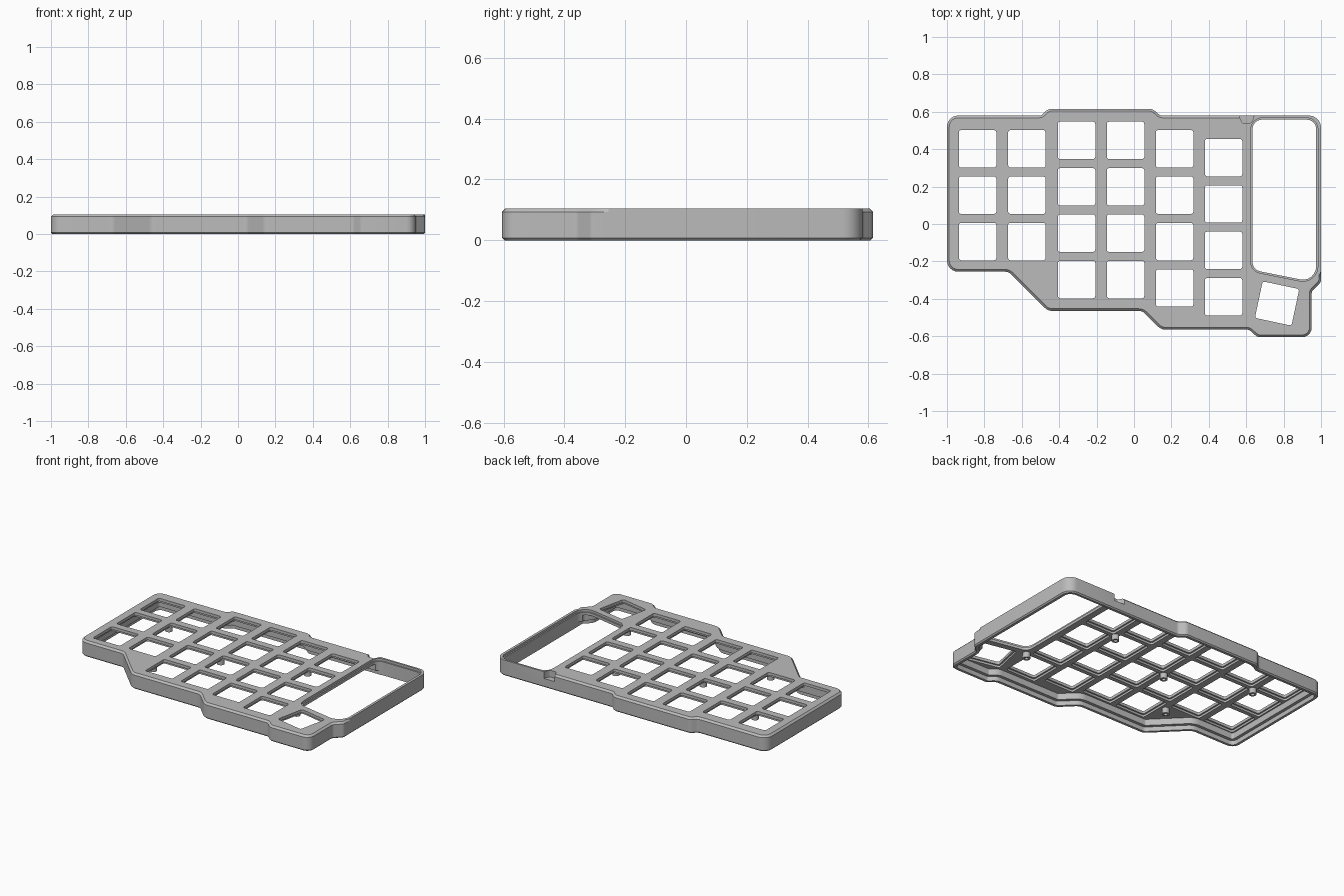
import bpy, bmesh, math
from mathutils import Vector, Matrix

if "Cube" in bpy.data.objects:
    bpy.data.objects.remove(bpy.data.objects["Cube"])

grey = bpy.data.materials.new("case_grey")
grey.use_nodes = True
COLOUR = (0.5, 0.5, 0.5, 1)
grey.diffuse_color = COLOUR
grey.node_tree.nodes["Principled BSDF"].inputs["Base Color"].default_value = COLOUR

HEIGHT, PLATE_UNDERSIDE, KEY = 0.105, 0.072, 0.2


def outline(corners, inset=0.0, keep=(), segs=6):
    """Round a clockwise list of (x, y, radius), inset except at kept corners."""
    ring, n = [], len(corners)
    moved, bends = [], []
    for i, (x, y, r) in enumerate(corners):
        p = Vector((x, y))
        a = (p - Vector(corners[i - 1][:2])).normalized()
        b = (Vector(corners[(i + 1) % n][:2]) - p).normalized()
        na, nb = Vector((a.y, -a.x)), Vector((b.y, -b.x))
        d = 0 if i in keep else inset
        moved.append(p + (na + nb) * d / (1 + na.dot(nb)))
        bend = a.x * b.y - a.y * b.x
        bends.append((a, b, max(r + (d if bend > 0 else -d), 0.006) if r else 0))
    for p, (a, b, r) in zip(moved, bends):
        if not r:
            ring.append(p)
            continue
        t = r * math.tan(a.angle(b) / 2)
        start, end = p - a * t, p + b * t
        middle = (b - a).normalized()
        centre = p + middle * (r / math.cos(a.angle(b) / 2))
        sweep = (start - centre).angle_signed(end - centre)
        for k in range(segs + 1):
            arm = start - centre
            arm.rotate(Matrix.Rotation(-sweep * k / segs, 2))
            ring.append(centre + arm)
    return ring


def loft(bm, levels, closed=False):
    """Bridge matching rings given as (points, z)."""
    rings = [[bm.verts.new((p.x, p.y, z)) for p in pts] for pts, z in levels]
    n = len(rings[0])
    pairs = list(zip(rings, rings[1:]))
    if closed:
        pairs.append((rings[-1], rings[0]))
    else:
        bm.faces.new(rings[0])
        bm.faces.new(rings[-1])
    for low, high in pairs:
        for i in range(n):
            j = (i + 1) % n
            bm.faces.new((low[i], low[j], high[j], high[i]))


def make(name, bm, cutter=False):
    bmesh.ops.recalc_face_normals(bm, faces=bm.faces)
    mesh = bpy.data.meshes.new(name)
    bm.to_mesh(mesh)
    bm.free()
    mesh.materials.append(grey)
    ob = bpy.data.objects.new(name, mesh)
    bpy.context.collection.objects.link(ob)
    if cutter:
        ob.hide_render = True
        ob.hide_set(True)
    return ob


# Outer shell, chamfered except beside the display window
shell = [(-1, 0.58, 0.06), (-0.495, 0.58, 0.03), (-0.46, 0.615, 0.04),
         (0.1, 0.615, 0.04), (0.14, 0.58, 0.03), (0.615, 0.58, 0),
         (0.65, 0.58, 0), (1, 0.58, 0.065), (1, -0.255, 0), (1, -0.275, 0),
         (1, -0.31, 0.03), (0.95, -0.36, 0.03), (0.95, -0.605, 0.05),
         (0.66, -0.605, 0.04), (0.615, -0.565, 0.03), (0.145, -0.565, 0.06),
         (0.045, -0.465, 0.05), (-0.46, -0.465, 0.06),
         (-0.67, -0.255, 0.05), (-1, -0.255, 0.06)]
bm = bmesh.new()
loft(bm, [(outline(shell, 0.008), 0), (outline(shell), 0.008),
          (outline(shell), HEIGHT - 0.012),
          (outline(shell, 0.012, keep=(6, 7, 8)), HEIGHT)])
case = make("keyboard_case", bm)

# Hollow underside with a ledge for the base plate
bm = bmesh.new()
low, high = outline(shell, 0.025), outline(shell, 0.045)
loft(bm, [(low, -0.02), (low, 0.03), (high, 0.03), (high, PLATE_UNDERSIDE)])
cutters = [make("cavity_cutter", bm, True)]

# Key openings, wider below a thin top lip
columns = [(-0.836, 0.402, 3), (-0.573, 0.402, 3), (-0.307, 0.447, 4),
           (-0.045, 0.447, 4), (0.217, 0.402, 4), (0.479, 0.355, 4)]
keys = [(x, top - row * 0.248, 0) for x, top, count in columns for row in range(count)]
keys.append((0.765, -0.425, math.radians(-12)))


def square(x, y, angle, half):
    pts = []
    for sx, sy in ((-1, 1), (1, 1), (1, -1), (-1, -1)):
        v = Matrix.Rotation(angle, 2) @ Vector((sx * half, sy * half))
        pts.append((x + v.x, y + v.y, 0.012))
    return outline(pts, segs=3)


bm = bmesh.new()
for x, y, angle in keys:
    wide, slim = square(x, y, angle, KEY / 2 + 0.01), square(x, y, angle, KEY / 2)
    loft(bm, [(wide, 0.05), (wide, 0.086), (slim, 0.086), (slim, 0.14)])
cutters.append(make("key_cutter", bm, True))

# Display window with a shallow rebate
window = [(0.634, 0.558, 0.05), (0.974, 0.558, 0.05),
          (0.974, -0.313, 0.07), (0.634, -0.245, 0.05)]
bm = bmesh.new()
inner, rebate = outline(window), outline(window, -0.009)
loft(bm, [(inner, -0.02), (inner, 0.09), (rebate, 0.09), (rebate, 0.14)])
cutters.append(make("window_cutter", bm, True))

# Cable port notch in the back wall
port = [(0.55, 0.63, 0), (0.65, 0.63, 0), (0.638, 0.565, 0),
        (0.625, 0.54, 0.01), (0.58, 0.54, 0.01), (0.567, 0.565, 0)]
bm = bmesh.new()
loft(bm, [(outline(port), 0.06), (outline(port), 0.14)])
cutters.append(make("port_cutter", bm, True))

for cutter in cutters:
    mod = case.modifiers.new(cutter.name, "BOOLEAN")
    mod.object = cutter
    mod.operation = "DIFFERENCE"
    mod.solver = "EXACT"

# Bake the cuts, then drop the cutters
graph = bpy.context.evaluated_depsgraph_get()
baked = bpy.data.meshes.new_from_object(case.evaluated_get(graph))
case.modifiers.clear()
case.data = baked
for cutter in cutters:
    bpy.data.objects.remove(cutter)


# Hollow screw posts under the plate
def circle(x, y, r, n=24):
    return [Vector((x + r * math.cos(math.tau * k / n), y + r * math.sin(math.tau * k / n)))
            for k in range(n)]


bm = bmesh.new()
for x, y in ((0.348, 0.24), (0.622, -0.27), (-0.176, 0.07), (-0.704, 0.277), (-0.455, -0.245)):
    outer, bore = circle(x, y, 0.023), circle(x, y, 0.012)
    loft(bm, [(outer, 0.035), (outer, 0.078), (bore, 0.078), (bore, 0.035)], closed=True)
posts = make("screw_posts", bm)

for ob in (case, posts):
    bpy.ops.object.select_all(action="DESELECT")
    ob.select_set(True)
    bpy.context.view_layer.objects.active = ob
    bpy.ops.object.shade_smooth_by_angle(angle=math.radians(25))
